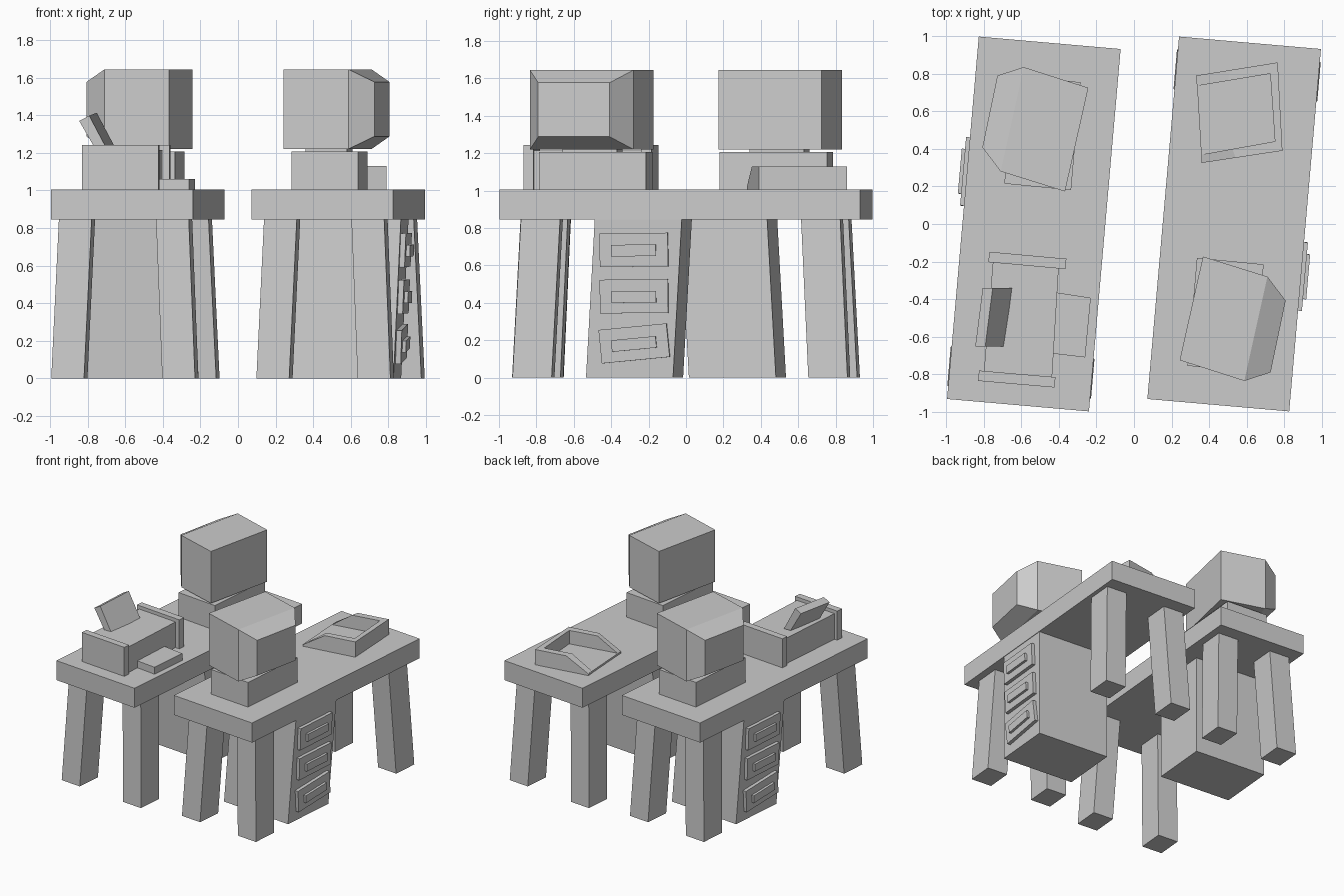
import bpy, bmesh, math

if "Cube" in bpy.data.objects:
    bpy.data.objects.remove(bpy.data.objects["Cube"])

A = math.radians(5)
CA, SA = math.cos(A), math.sin(A)
TOP, UNDER = 1.005, 0.845


def loft(name, rings, s=1):
    """Skin a stack of equal-length rings; s=-1 turns the part 180 degrees about z."""
    bm = bmesh.new()
    vs = [[bm.verts.new((s * x, s * y, z)) for x, y, z in r] for r in rings]
    n = len(vs[0])
    for a, b in zip(vs, vs[1:]):
        for i in range(n):
            j = (i + 1) % n
            bm.faces.new((a[i], a[j], b[j], b[i]))
    bm.faces.new(vs[0])
    bm.faces.new(vs[-1])
    bmesh.ops.recalc_face_normals(bm, faces=bm.faces)
    me = bpy.data.meshes.new(name)
    bm.to_mesh(me)
    bm.free()
    ob = bpy.data.objects.new(name, me)
    bpy.context.collection.objects.link(ob)
    return ob


def prism(name, pts, z0, z1, s=1):
    return loft(name, [[(x, y, z) for x, y in pts] for z in (z0, z1)], s)


def desk_pt(u, v, z):
    """Desk coordinates (across, along, up) to world, for the right-hand desk."""
    return (0.533 + u * CA + v * SA, -u * SA + v * CA, z)


def desk_rect(u0, u1, v0, v1, z):
    return [desk_pt(u, v, z) for u, v in ((u0, v0), (u1, v0), (u1, v1), (u0, v1))]


def upright(p, q, z0, z1):
    """Vertical rectangle between two plan points."""
    return [(*p, z0), (*q, z0), (*q, z1), (*p, z1)]


def drawer_ring(zc, tilt, w, h, off):
    """Rectangle parallel to the leaning cabinet front, tilted in its plane."""
    c, s = math.cos(tilt), math.sin(tilt)
    ring = []
    for a, b in ((-w, -h), (w, -h), (w, h), (-w, h)):
        v, z = -0.246 + a * c - b * s, zc + a * s + b * c
        ring.append(desk_pt(0.34 + 0.041 * z + off, v, z))
    return ring


# Two matching workstations, turned 180 degrees from each other
for side, s in (("right", 1), ("left", -1)):
    # Desk top
    loft(side + "_desk_top", [desk_rect(-0.379, 0.379, -0.968, 0.968, z) for z in (UNDER, TOP)], s)

    # Splayed legs
    for su in (-1, 1):
        for sv, uo in ((-1, 0.358), (1, 0.384)):
            rings = []
            for du, dv, z in ((0, 0, 0), (0.037, 0.042, UNDER)):
                rings.append(desk_rect(su * (uo - 0.175 - du), su * (uo - du),
                                       sv * (0.69 - dv), sv * (0.90 - dv), z))
            loft(side + "_desk_leg", rings, s)

    # Leaning drawer cabinet
    loft(side + "_cabinet", [desk_rect(-0.28, 0.34, -0.507, -0.04, 0),
                             desk_rect(-0.245, 0.375, -0.457, 0.01, UNDER)], s)

    # Drawer fronts with handles
    for zc, tilt in ((0.683, 0.01), (0.435, 0.01), (0.183, 0.096)):
        loft(side + "_drawer_front", [drawer_ring(zc, tilt, 0.183, 0.09, o) for o in (-0.005, 0.028)], s)
        loft(side + "_drawer_handle", [drawer_ring(zc - 0.003, tilt, 0.12, 0.031, o) for o in (0.02, 0.048)], s)

    # Computer case, neck and box monitor with tapered back
    prism(side + "_computer_case", [(0.285, -0.755), (0.335, -0.18), (0.69, -0.215), (0.64, -0.785)],
          TOP, 1.207, s)
    prism(side + "_monitor_neck", [(0.36, -0.63), (0.39, -0.34), (0.61, -0.37), (0.58, -0.66)],
          1.2, 1.225, s)
    loft(side + "_monitor", [upright((0.243, -0.725), (0.367, -0.173), 1.22, 1.645),
                             upright((0.587, -0.835), (0.71, -0.28), 1.22, 1.645),
                             upright((0.727, -0.79), (0.807, -0.408), 1.288, 1.577)], s)

# Paper tray on the right desk: floor, end wall and two ramped side walls
prism("tray_floor", [(0.333, 0.785), (0.76, 0.855), (0.785, 0.393), (0.36, 0.33)], TOP, 1.02)
prism("tray_end_wall", [(0.725, 0.80), (0.765, 0.86), (0.79, 0.39), (0.75, 0.44)], TOP, 1.13)


def ramp_wall(name, outer, inner):
    def ring(p, q):
        m = tuple(a + (b - a) * 0.42 for a, b in zip(p, q))
        return [(*p, TOP), (*q, TOP), (*q, 1.13), (*m, 1.13), (*p, 1.018)]
    loft(name, [ring(*outer), ring(*inner)])


ramp_wall("tray_back_wall", ((0.33, 0.79), (0.765, 0.86)), ((0.335, 0.735), (0.725, 0.80)))
ramp_wall("tray_front_wall", ((0.36, 0.325), (0.79, 0.39)), ((0.36, 0.37), (0.75, 0.44)))

# Printer on the left desk
prism("printer_body", [(-0.75, -0.19), (-0.40, -0.22), (-0.437, -0.83), (-0.80, -0.80)], TOP, 1.215)
prism("printer_front_end", [(-0.825, -0.78), (-0.418, -0.815), (-0.423, -0.87), (-0.83, -0.835)], TOP, 1.243)
prism("printer_back_end", [(-0.77, -0.148), (-0.36, -0.185), (-0.365, -0.24), (-0.775, -0.203)], TOP, 1.243)
prism("printer_output_tray", [(-0.41, -0.365), (-0.23, -0.393), (-0.26, -0.71), (-0.43, -0.69)], TOP, 1.062)

# Slanted paper feeder
feeder = [(-0.845, 1.37), (-0.792, 1.398), (-0.69, 1.205), (-0.75, 1.205)]
loft("paper_feeder", [[(x + dx, y, z + dz) for x, z in feeder]
                      for dx, y, dz in ((0, -0.653, 0), (0.04, -0.34, 0.016))])
